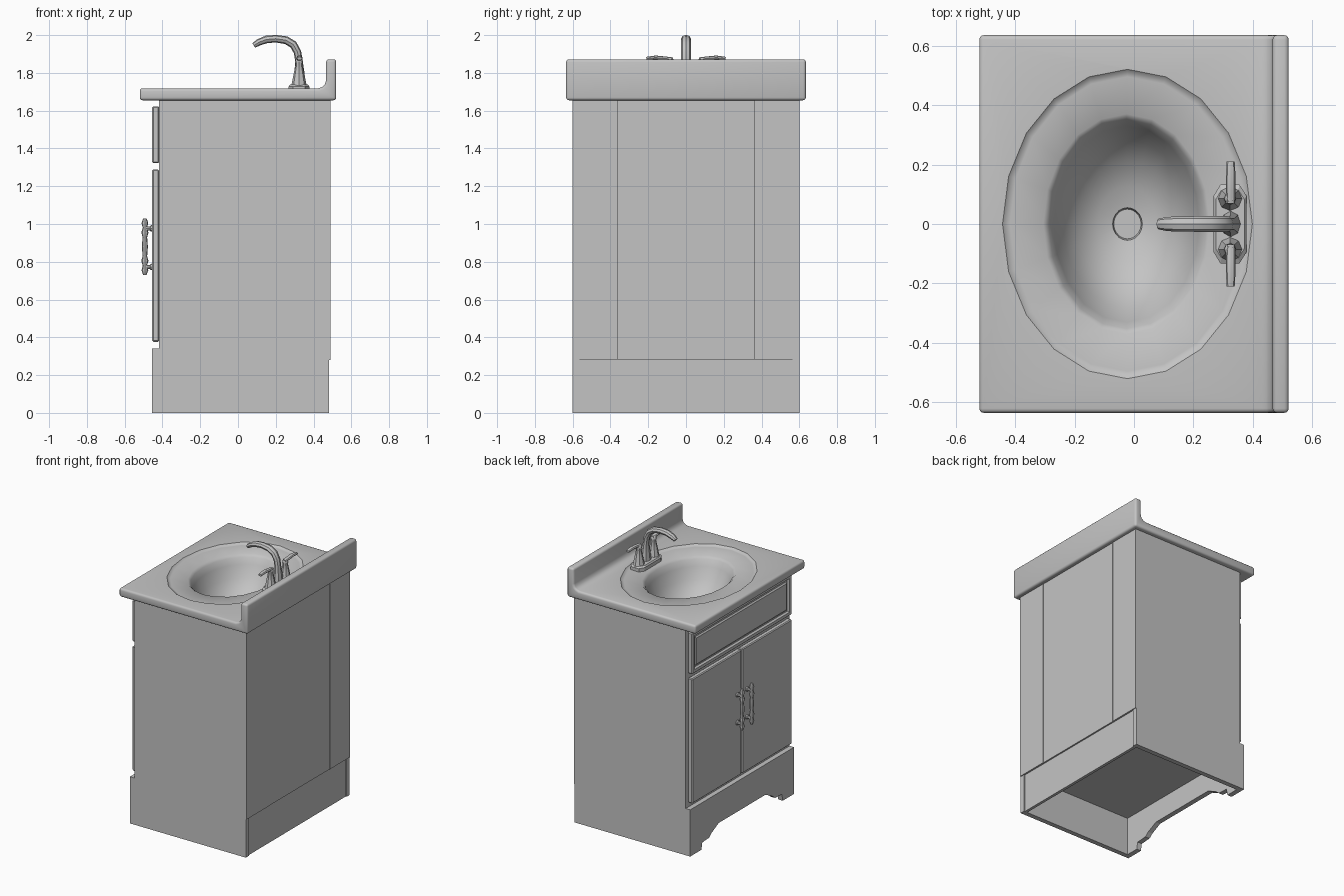
import bpy, bmesh, math
from mathutils import Vector

cube = bpy.data.objects.get("Cube")
if cube:
    bpy.data.objects.remove(cube, do_unlink=True)

GREY = (0.55, 0.55, 0.55, 1)
grey = bpy.data.materials.new("plain_grey")
grey.use_nodes = True
grey.diffuse_color = GREY
grey.node_tree.nodes["Principled BSDF"].inputs["Base Color"].default_value = GREY


def add_object(name, data):
    obj = bpy.data.objects.new(name, data)
    bpy.context.collection.objects.link(obj)
    data.materials.clear()
    data.materials.append(grey)
    return obj


def finish(name, bm, smooth=None):
    mesh = bpy.data.meshes.new(name)
    bm.to_mesh(mesh)
    bm.free()
    if smooth:
        mesh.shade_smooth()
        mesh.set_sharp_from_angle(angle=math.radians(smooth))
    return add_object(name, mesh)


def bake(obj):
    """Replace an object by a plain mesh of its evaluated shape."""
    deps = bpy.context.evaluated_depsgraph_get()
    mesh = bpy.data.meshes.new_from_object(obj.evaluated_get(deps))
    mesh.shade_smooth()
    mesh.set_sharp_from_angle(angle=math.radians(40))
    name = obj.name
    bpy.data.objects.remove(obj, do_unlink=True)
    return add_object(name, mesh)


def box_bm(x, y, z, bevel=0):
    bm = bmesh.new()
    bmesh.ops.create_cube(bm, size=1)
    for v in bm.verts:
        v.co = [lo + (c + 0.5) * (hi - lo) for c, (lo, hi) in zip(v.co, (x, y, z))]
    if bevel:
        bmesh.ops.bevel(bm, geom=bm.edges[:], offset=bevel, segments=1,
                        profile=0.5, affect='EDGES')
    return bm


def box(name, x, y, z, bevel=0):
    return finish(name, box_bm(x, y, z, bevel))


def prism(name, points, depth):
    bm = bmesh.new()
    face = bm.faces.new([bm.verts.new(p) for p in points])
    out = bmesh.ops.extrude_face_region(bm, geom=[face])
    bmesh.ops.translate(bm, vec=depth,
                        verts=[g for g in out["geom"] if isinstance(g, bmesh.types.BMVert)])
    bmesh.ops.recalc_face_normals(bm, faces=bm.faces[:])
    return finish(name, bm)


def tube(name, points, radii):
    curve = bpy.data.curves.new(name, 'CURVE')
    curve.dimensions = '3D'
    curve.bevel_depth = 1
    curve.bevel_resolution = 2
    curve.use_fill_caps = True
    spline = curve.splines.new('POLY')
    spline.points.add(len(points) - 1)
    for p, co, r in zip(spline.points, points, radii):
        p.co = (*co, 1)
        p.radius = r
    return bake(add_object(name, curve))


def ellipse(cx, rx, ry, z, n=20):
    return [Vector((cx + rx * math.cos(math.tau * k / n),
                    ry * math.sin(math.tau * k / n), z)) for k in range(n)]


FRONT, FACE, TOP = -0.454, -0.418, 1.66

# Cabinet carcass: open top, raised floor, back boards over a backing panel
for side, s in (("left", 1), ("right", -1)):
    box(f"{side}_side_panel", (FACE, 0.483), sorted((s * 0.565, s * 0.6)), (0, TOP))
    box(f"{side}_back_stile", (0.478, 0.489), sorted((s * 0.363, s * 0.599)), (0.28, TOP))
box("back_backing", (0.465, 0.48), (-0.565, 0.565), (0.28, TOP))
box("back_centre_board", (0.478, 0.487), (-0.36, 0.36), (0.28, TOP))
box("back_toe_rail", (0.455, 0.476), (-0.565, 0.565), (0, 0.28))
box("cabinet_floor", (FACE, 0.456), (-0.565, 0.565), (0.278, 0.31))
box("face_frame", (FACE, -0.395), (-0.565, 0.565), (0.278, TOP))

# Base board with cut-out feet
half = [(0.6, 0.342), (0.6, 0), (0.47, 0), (0.46, 0.05), (0.38, 0.055), (0.35, 0.08), (0.27, 0.12)]
outline = half + [(-y, z) for y, z in reversed(half)]
prism("base_board", [(FRONT, y, z) for y, z in outline], (FACE - FRONT, 0, 0))

# Drawer front with sunken moulding
bm = box_bm((FRONT, FACE), (-0.575, 0.575), (1.322, 1.623), 0.006)
bm.normal_update()
front = [f for f in bm.faces if f.normal.x < -0.9]
for thickness, depth in ((0.03, 0), (0.012, -0.012), (0.014, 0), (0.014, 0.008)):
    bmesh.ops.inset_region(bm, faces=front, thickness=thickness, depth=depth)
finish("drawer_front", bm)

# Doors and their beaded pulls
for side, s in (("left", 1), ("right", -1)):
    box(f"{side}_door", (FRONT, FACE), sorted((s * 0.004, s * 0.575)), (0.376, 1.288), 0.006)
    y = s * 0.055
    beads = [0.009, 0.018, 0.011, 0.019, 0.012, 0.014, 0.016, 0.014, 0.012, 0.019, 0.011, 0.018, 0.009]
    tube(f"{side}_pull_bar",
         [(-0.493, y, 0.73 + 0.3 * i / 12) for i in range(13)], beads)
    for end, z in (("lower", 0.773), ("upper", 0.977)):
        tube(f"{side}_{end}_pull_post",
             [(x, y, z) for x in (-0.45, -0.462, -0.466, -0.493)],
             [0.018, 0.016, 0.011, 0.011])

# Countertop with coved backsplash and an oval opening
profile = [(-0.52, 1.655), (0.52, 1.655), (0.52, 1.872), (0.466, 1.872),
           (0.466, 1.76), (0.459, 1.737), (0.445, 1.725), (0.425, 1.718), (-0.52, 1.718)]
counter = prism("countertop", [(x, -0.635, z) for x, z in profile], (0, 1.27, 0))
cutter = prism("opening_cutter", ellipse(-0.022, 0.42, 0.52, 1.5), (0, 0, 0.4))
cutter.hide_render = True
bevel = counter.modifiers.new("round_edges", 'BEVEL')
bevel.width, bevel.segments = 0.015, 3
bevel.limit_method, bevel.angle_limit = 'ANGLE', math.radians(50)
cut = counter.modifiers.new("opening", 'BOOLEAN')
cut.object, cut.operation, cut.solver = cutter, 'DIFFERENCE', 'EXACT'
bake(counter)
bpy.data.objects.remove(cutter, do_unlink=True)

# Basin: stepped oval dish falling into a deep bowl with a sunken drain
rings = [(-0.022, 0.42, 0.52, 1.718), (-0.022, 0.409, 0.509, 1.708), (-0.022, 0.395, 0.495, 1.706),
         (-0.025, 0.28, 0.37, 1.702), (-0.025, 0.262, 0.352, 1.685), (-0.025, 0.245, 0.33, 1.64),
         (-0.024, 0.215, 0.285, 1.56), (-0.023, 0.165, 0.215, 1.485),
         (-0.022, 0.1, 0.125, 1.44), (-0.022, 0.05, 0.055, 1.425), (-0.022, 0.046, 0.05, 1.405)]
bm = bmesh.new()
loops = [[bm.verts.new(p) for p in ellipse(*r)] for r in rings]
for outer, inner in zip(loops, loops[1:]):
    n = len(outer)
    for k in range(n):
        j = (k + 1) % n
        bm.faces.new((outer[k], outer[j], inner[j], inner[k]))
bm.faces.new(loops[-1])
finish("basin", bm, 50)

# Faucet: bevelled deck plate, flattened spout, two lever handles
bm = bmesh.new()
corners = [(0.268, 0.095), (0.29, 0.132), (0.355, 0.132), (0.378, 0.095)]
corners += [(x, -y) for x, y in reversed(corners)]
levels = [[bm.verts.new((0.323 + (x - 0.323) * f, y * f, z)) for x, y in reversed(corners)]
          for z, f in ((1.698, 1), (1.728, 1), (1.738, 0.87))]
for low, high in zip(levels, levels[1:]):
    for k in range(8):
        j = (k + 1) % 8
        bm.faces.new((low[k], low[j], high[j], high[k]))
bm.faces.new(levels[-1])
bmesh.ops.recalc_face_normals(bm, faces=bm.faces[:])
finish("faucet_plate", bm)

spout = tube("spout",
             [(0.325, 0, 1.73), (0.325, 0, 1.8), (0.323, 0, 1.86), (0.315, 0, 1.91), (0.293, 0, 1.95),
              (0.255, 0, 1.973), (0.2, 0, 1.981), (0.15, 0, 1.977), (0.11, 0, 1.962), (0.083, 0, 1.945)],
             [0.034, 0.027, 0.02, 0.02, 0.021, 0.021, 0.02, 0.02, 0.018, 0.014])
for v in spout.data.vertices:
    v.co.y *= 1.3
for side, s in (("left", 1), ("right", -1)):
    tube(f"{side}_handle_stem",
         [(0.323, s * 0.085, z) for z in (1.73, 1.75, 1.8, 1.845, 1.855, 1.872, 1.882)],
         [0.042, 0.037, 0.027, 0.018, 0.021, 0.019, 0.01])
    lever = tube(f"{side}_lever",
                 [(0.325, s * y, z) for y, z in ((0.07, 1.872), (0.11, 1.876), (0.16, 1.881), (0.21, 1.876))],
                 [0.01, 0.011, 0.011, 0.009])
    for v in lever.data.vertices:
        v.co.x = 0.325 + (v.co.x - 0.325) * 1.5
